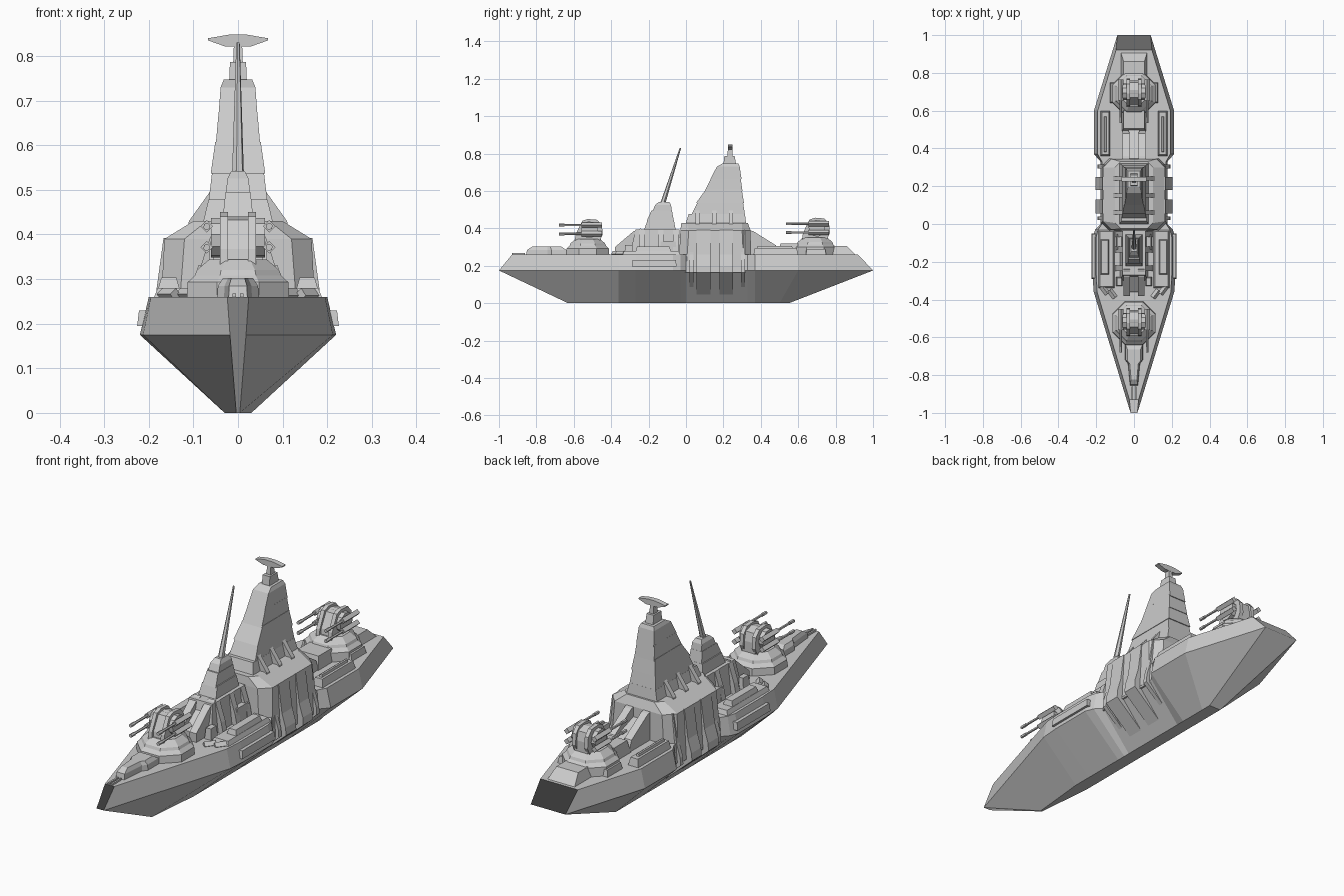
import bpy, bmesh, math
from mathutils import Vector


def mesh(name, rings):
    """Closed solid lofted through rings of equal point count."""
    bm = bmesh.new()
    vs = [[bm.verts.new(p) for p in r] for r in rings]
    n = len(rings[0])
    for a, b in zip(vs, vs[1:]):
        for i in range(n):
            j = (i + 1) % n
            bm.faces.new((a[i], a[j], b[j], b[i]))
    bm.faces.new(vs[0])
    bm.faces.new(vs[-1])
    bmesh.ops.recalc_face_normals(bm, faces=bm.faces)
    me = bpy.data.meshes.new(name)
    bm.to_mesh(me)
    bm.free()
    ob = bpy.data.objects.new(name, me)
    bpy.context.collection.objects.link(ob)
    return ob


def rect(x0, x1, y0, y1, z):
    return [(x0, y0, z), (x1, y0, z), (x1, y1, z), (x0, y1, z)]


def oct_rect(w, y0, y1, c, z):
    return [(-w + c, y0, z), (w - c, y0, z), (w, y0 + c, z), (w, y1 - c, z),
            (w - c, y1, z), (-w + c, y1, z), (-w, y1 - c, z), (-w, y0 + c, z)]


def tier(name, *levels):
    """Centred stack of rectangles: (half width, y0, y1, z)."""
    return mesh(name, [rect(-w, w, a, b, z) for w, a, b, z in levels])


def box(name, x0, x1, y0, y1, z0, z1, inset=0.0, pair=False):
    for s in ((1, -1) if pair else (1,)):
        i = inset
        mesh(name, [[(s * x, y, z) for x, y, z in r] for r in
                    (rect(x0, x1, y0, y1, z0), rect(x0 + i, x1 - i, y0 + i, y1 - i, z1))])


def prism_yz(name, prof, x0, x1, pair=False):
    for s in ((1, -1) if pair else (1,)):
        mesh(name, [[(s * x, y, z) for y, z in prof] for x in (x0, x1)])


def prism_xz(name, prof, y0, y1):
    for s in (1, -1):
        mesh(name, [[(s * x, y, z) for x, z in prof] for y in (y0, y1)])


def rod(name, p, q, r0, r1, n=8):
    p, q = Vector(p), Vector(q)
    d = (q - p).normalized()
    u = d.orthogonal().normalized()
    v = d.cross(u)
    ang = [2 * math.pi * (i + .5) / n for i in range(n)]
    mesh(name, [[c + r * (u * math.cos(a) + v * math.sin(a)) for a in ang]
                for c, r in ((p, r0), (q, r1))])


# Hull: keel, chine and deck edge at each station
stations = [(-.63, -1, -.93, .004, .018, .024), (-.36, -.36, -.36, .03, .213, .195),
            (-.27, -.27, -.27, .03, .22, .2), (-.07, -.07, -.07, .03, .22, .2),
            (-.03, -.03, -.03, .03, .205, .19), (0, 0, 0, .03, .177, .17),
            (.33, .33, .33, .03, .177, .17), (.37, .37, .37, .03, .212, .192),
            (.5, .6, .6, .03, .212, .192), (.55, 1, .92, .03, .088, .095)]
mesh("hull", [[(-wk, yk, 0), (wk, yk, 0), (wc, yc, .175), (wd, yd, .26), (-wd, yd, .26), (-wc, yc, .175)]
              for yk, yc, yd, wk, wc, wd in stations])
box("side_sponson", .19, .226, -.29, -.05, .195, .23, .004, pair=True)

# Foredeck details
mesh("bow_plate", [[(x * k, -.74 + (y + .74) * k, z) for x, y in
     ((-.02, -.85), (.02, -.85), (.03, -.74), (.045, -.72), (.045, -.64), (-.045, -.64), (-.045, -.72), (-.03, -.74))]
     for z, k in ((.255, 1.05), (.285, 1), (.302, .75))])
box("bow_rib", .004, .012, -.93, -.86, .25, .268, pair=True)
for s in (1, -1):
    for x, y in ((.1, -.39), (.14, -.37)):
        rod("deck_chock", (s * x, y, .265), (s * (x + .03), y + .04, .265), .015, .015, 4)

# Central citadel with chamfered corners and sloping roof
mesh("citadel", [oct_rect(.177, -.04, .35, .04, .165), oct_rect(.165, -.03, .345, .045, .39),
                 oct_rect(.1, -.025, .33, .03, .43)])
rib = [(.05, .03), (.205, .165), (.203, .2), (.185, .26), (.167, .392), (.1, .392)]
for y0, y1 in ((.055, .13), (.18, .25)):
    prism_xz("citadel_rib", rib, y0, y1)
for y in (.02, .295):
    prism_xz("citadel_rib_thin", [(x - .012, z) for x, z in rib], y, y + .02)
for y in (.05, .14, .23):
    prism_xz("roof_fin", [(.04, .4), (.115, .4), (.11, .43), (.06, .5), (.04, .5)], y, y + .022)

# Main tower, stepped tiers
tier("tower_base", (.085, -.01, .325, .4), (.066, .015, .315, .478))
tier("tower_tier_1", (.066, .03, .315, .475), (.058, .062, .305, .54))
tier("tower_tier_2", (.061, .055, .31, .537), (.051, .105, .298, .607))
tier("tower_tier_3", (.05, .1, .302, .6), (.044, .135, .292, .668))
tier("tower_tier_4", (.044, .13, .297, .663), (.039, .165, .287, .73), (.032, .195, .28, .747))
tier("tower_cap", (.02, .2, .268, .74), (.018, .205, .26, .787))
tier("tower_neck", (.011, .22, .25, .78), (.009, .225, .247, .832))
mesh("radar_bar", [[(x, y, z) for x, z in ((-.067, .835), (-.03, .822), (.03, .822), (.067, .835), (.067, .84),
     (.02, .848), (-.02, .848), (-.067, .84))] for y in (.224, .248)])

# Aft ramps and deckhouse behind the citadel
prism_yz("aft_ramp", [(.33, .26), (.33, .392), (.36, .385), (.48, .31), (.5, .26)], .025, .06, True)
prism_yz("aft_ramp_core", [(.33, .26), (.33, .35), (.5, .29), (.5, .26)], -.03, .03)
tier("aft_deckhouse", (.065, .49, .6, .255), (.055, .505, .6, .318))
box("aft_side_deck", .125, .178, .36, .6, .255, .295, .008, True)
box("aft_side_rail", .145, .16, .38, .57, .29, .306, .003, True)

# Forward superstructure
tier("fore_house", (.075, -.3, -.03, .255), (.06, -.27, -.035, .395))
prism_yz("fore_ramp", [(-.38, .26), (-.38, .3), (-.28, .385), (-.24, .4), (-.2, .26)], .02, .055, True)
prism_yz("fore_ramp_core", [(-.36, .26), (-.36, .29), (-.27, .36), (-.2, .36), (-.2, .26)], -.03, .03)
for y in (-.25, -.15, -.07):
    prism_xz("fore_buttress", [(.04, .26), (.1, .26), (.09, .31), (.062, .395), (.04, .395)], y, y + .03)
tier("fore_tower_1", (.045, -.225, -.055, .39), (.038, -.205, -.065, .445))
tier("fore_tower_2", (.034, -.21, -.065, .44), (.028, -.185, -.075, .495))
tier("fore_tower_3", (.027, -.18, -.075, .49), (.024, -.165, -.08, .525), (.015, -.145, -.09, .542))
rod("mast", (0, -.125, .53), (0, -.03, .83), .014, .004, 6)
box("fore_side_deck", .1, .19, -.34, -.03, .255, .28, .01, True)
box("fore_side_locker", .13, .18, -.27, -.08, .275, .303, .008, True)
box("fore_side_block", .06, .095, -.33, -.28, .255, .31, .005, True)
box("fore_side_block", .06, .095, -.14, -.05, .255, .33, .005, True)


# Gun turret on an octagonal barbette, aimed forward
def turret(yc, zb):
    def ring(r, z):
        return [(r * math.cos(math.pi * (i + .5) / 4), yc + r * math.sin(math.pi * (i + .5) / 4), z) for i in range(8)]
    mesh("barbette", [ring(.125, .25), ring(.122, zb - .015), ring(.105, zb), ring(.1, zb + .012), ring(.07, zb + .036)])
    z = zb + .02

    def pts(p):
        return [(yc + a, z + b) for a, b in p]
    prism_yz("turret_body", pts(((-.06, 0), (-.055, .04), (-.02, .105), (.02, .112), (.06, .1), (.07, .06), (.07, 0))),
             -.032, .032)
    prism_yz("turret_cheek", pts(((-.07, 0), (-.065, .04), (-.03, .112), (0, .122), (.05, .118), (.075, .09),
                                  (.08, .04), (.06, 0))), .022, .04, True)
    rod("trunnion", (-.06, yc + .01, z + .065), (.06, yc + .01, z + .065), .045, .045, 10)
    for s in (1, -1):
        for dz in (.043, .09):
            x, h = s * .07, z + dz
            rod("gun_breech", (x, yc - .035, h), (x, yc + .075, h), .014, .014, 4)
            rod("gun_barrel", (x, yc - .15, h), (x, yc, h), .006, .006, 6)
            rod("gun_muzzle", (x, yc - .155, h), (x, yc - .125, h), .008, .008, 6)


turret(-.525, .308)
turret(.69, .315)
box("barbette_wing", .1, .128, .64, .75, .255, .29, .006, True)

# Stern plate
tier("stern_plate", (.07, .77, .91, .255), (.055, .78, .86, .305))
